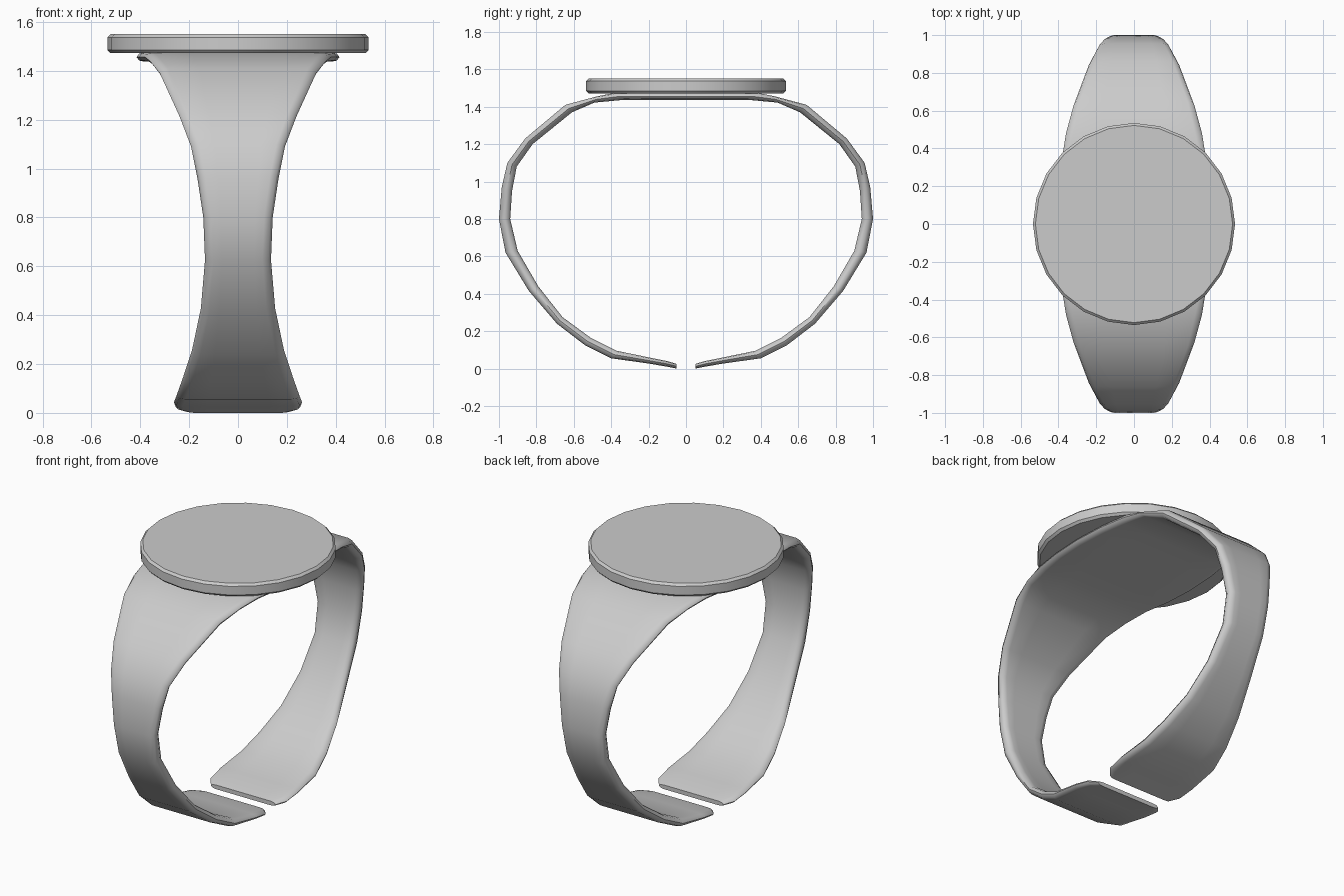
import bpy, bmesh, math
from mathutils import Vector

if "Cube" in bpy.data.objects:
    bpy.data.objects.remove(bpy.data.objects["Cube"])

# Half band stations: outer y, z, inner y, z, half width
STATIONS = [
    (0.00, 1.475, 0.00, 1.437, 0.415),
    (0.20, 1.475, 0.18, 1.437, 0.405),
    (0.38, 1.474, 0.33, 1.437, 0.38),
    (0.47, 1.457, 0.49, 1.422, 0.36),
    (0.645, 1.41, 0.61, 1.370, 0.32),
    (0.86, 1.23, 0.82, 1.200, 0.24),
    (0.955, 1.10, 0.905, 1.08, 0.192),
    (0.985, 0.97, 0.93, 0.95, 0.166),
    (1.00, 0.80, 0.94, 0.80, 0.142),
    (0.965, 0.62, 0.90, 0.63, 0.135),
    (0.84, 0.415, 0.79, 0.44, 0.152),
    (0.69, 0.24, 0.66, 0.275, 0.188),
    (0.54, 0.125, 0.51, 0.165, 0.225),
    (0.40, 0.055, 0.37, 0.095, 0.25),
    (0.20, 0.027, 0.20, 0.060, 0.262),
    (0.10, 0.010, 0.10, 0.040, 0.255),
    (0.05, 0.000, 0.05, 0.025, 0.215),
]


def section(yo, zo, yi, zi, w):
    """Closed strip section with rounded long edges; v runs inner 0 to outer 1."""
    outer, inner = Vector((0, yo, zo)), Vector((0, yi, zi))
    half = [(0.55, 1), (w - 0.035, 1), (w - 0.01, 0.87), (w, 0.5),
            (w - 0.01, 0.13), (w - 0.035, 0), (0.55, 0)]
    half[0], half[-1] = (w * 0.5, 1), (w * 0.5, 0)
    ring = half + [(-x, v) for x, v in reversed(half)]
    return [inner.lerp(outer, v) + Vector((x, 0, 0)) for x, v in ring]


def finish(bm, name, angle):
    bmesh.ops.recalc_face_normals(bm, faces=bm.faces)
    mesh = bpy.data.meshes.new(name)
    bm.to_mesh(mesh)
    bm.free()
    obj = bpy.data.objects.new(name, mesh)
    bpy.context.collection.objects.link(obj)
    bpy.ops.object.select_all(action='DESELECT')
    obj.select_set(True)
    bpy.context.view_layer.objects.active = obj
    bpy.ops.object.shade_smooth_by_angle(angle=math.radians(angle))
    return obj


# Open ring band, lofted from tip to tip
mirrored = [(-a, b, -c, d, w) for a, b, c, d, w in reversed(STATIONS[1:])]
bm = bmesh.new()
rings = [[bm.verts.new(p) for p in section(*s)] for s in mirrored + STATIONS]
for r0, r1 in zip(rings, rings[1:]):
    n = len(r0)
    for i in range(n):
        j = (i + 1) % n
        bm.faces.new((r0[i], r0[j], r1[j], r1[i]))
bm.faces.new(rings[0])
bm.faces.new(rings[-1])
finish(bm, "ring_band", 50)

# Round top plate with softened rims
bm = bmesh.new()
plate = [(0.522, 1.472), (0.535, 1.485), (0.535, 1.537), (0.522, 1.55)]
rings = []
for r, z in plate:
    rings.append([bm.verts.new((r * math.cos(math.tau * i / 24),
                                r * math.sin(math.tau * i / 24), z))
                  for i in range(24)])
for r0, r1 in zip(rings, rings[1:]):
    for i in range(24):
        j = (i + 1) % 24
        bm.faces.new((r0[i], r0[j], r1[j], r1[i]))
bm.faces.new(rings[0])
bm.faces.new(rings[-1])
finish(bm, "top_plate", 40)
